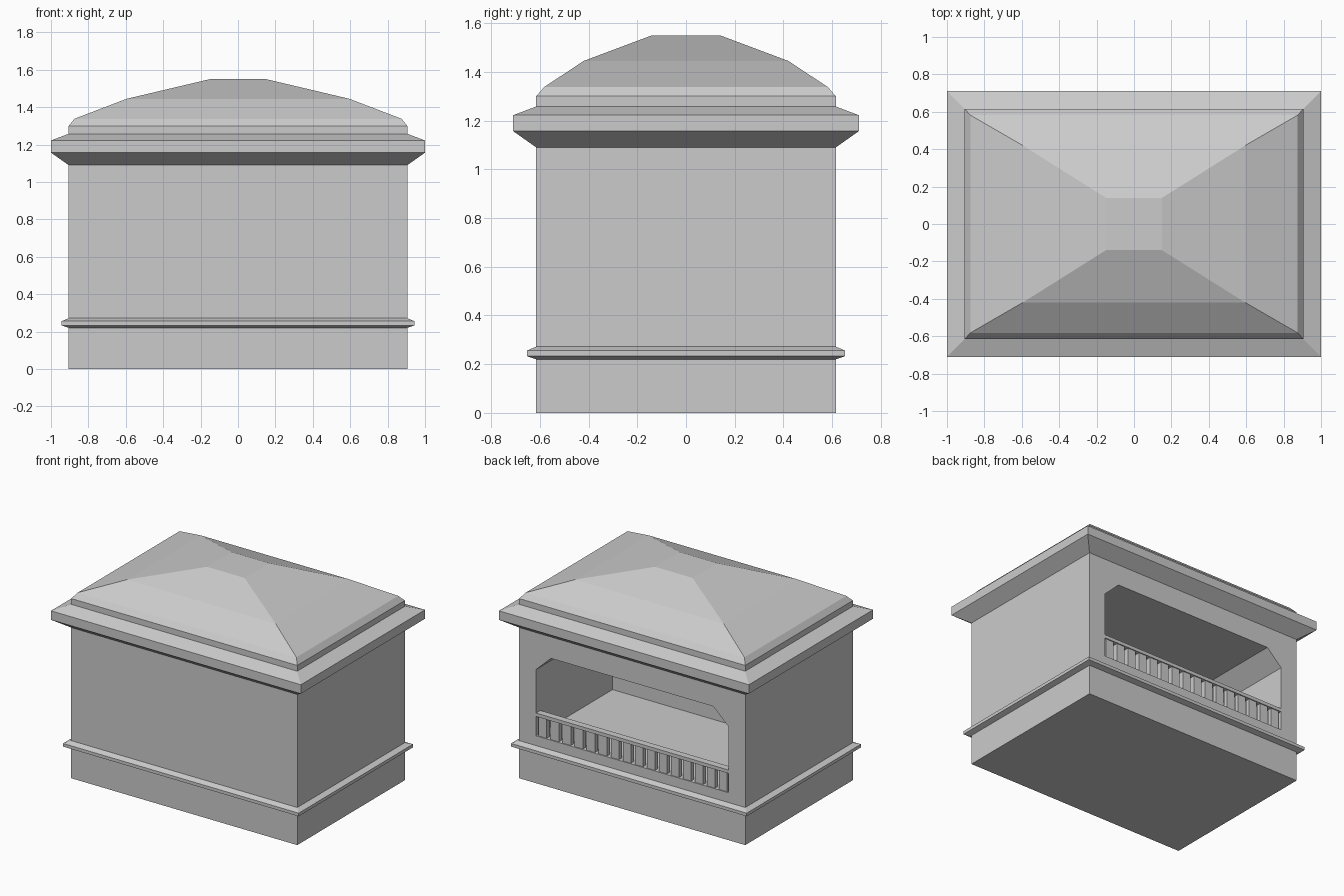
import bpy, bmesh

if "Cube" in bpy.data.objects:
    bpy.data.objects.remove(bpy.data.objects["Cube"])

HX, HY = 0.905, 0.615   # half size of the wall block


def make_object(name, bm):
    bmesh.ops.recalc_face_normals(bm, faces=bm.faces)
    mesh = bpy.data.meshes.new(name)
    bm.to_mesh(mesh)
    bm.free()
    obj = bpy.data.objects.new(name, mesh)
    bpy.context.collection.objects.link(obj)
    return obj


def loft(name, rings):
    """Stack of rectangles (half x, half y, z), closed at both ends."""
    bm = bmesh.new()
    loops = [[bm.verts.new((sx * x, sy * y, z))
              for sx, sy in ((-1, -1), (1, -1), (1, 1), (-1, 1))]
             for x, y, z in rings]
    for a, b in zip(loops, loops[1:]):
        for i in range(4):
            j = (i + 1) % 4
            bm.faces.new((a[i], a[j], b[j], b[i]))
    bm.faces.new(loops[0])
    bm.faces.new(loops[-1])
    return make_object(name, bm)


def add_box(bm, x, y, z, size):
    made = bmesh.ops.create_cube(bm, size=1)["verts"]
    bmesh.ops.scale(bm, vec=size, verts=made)
    bmesh.ops.translate(bm, vec=(x, y, z), verts=made)


# Walls with plinth moulding and cornice
steps = [(0, 0), (0, .22), (.038, .233), (.038, .256), (0, .272),
         (0, 1.09), (.095, 1.157), (.095, 1.222), (0, 1.258)]
walls = loft("walls", [(HX + o, HY + o, z) for o, z in steps])

# Stepped hipped roof
loft("roof", [(HX, HY, 1.257), (HX, HY, 1.30), (.875, .582, 1.338),
              (.595, .42, 1.445), (.15, .14, 1.55)])

# Niche in the back wall with clipped upper corners
bm = bmesh.new()
outline = [(-.77, .343), (.77, .343), (.77, .822), (.65, .935),
           (-.65, .935), (-.77, .822)]
face = bm.faces.new([bm.verts.new((x, .75, z)) for x, z in outline])
ext = bmesh.ops.extrude_face_region(bm, geom=[face])["geom"]
bmesh.ops.translate(bm, vec=(0, -1.01, 0),
                    verts=[v for v in ext if isinstance(v, bmesh.types.BMVert)])
if not face.is_valid or len(bm.faces) < 8:
    bm.faces.new([v for v in bm.verts if v.co.y > 0])
cutter = make_object("niche_cutter", bm)
cutter.hide_render = True
cut = walls.modifiers.new("niche", 'BOOLEAN')
cut.operation = 'DIFFERENCE'
cut.solver = 'EXACT'
cut.object = cutter
bpy.context.view_layer.objects.active = walls
bpy.ops.object.modifier_apply(modifier="niche")
bpy.data.objects.remove(cutter)

# Handrail across the niche
bm = bmesh.new()
add_box(bm, 0, .59, .495, (1.54, .05, .025))
make_object("handrail", bm)

# Row of balusters
bm = bmesh.new()
COUNT = 16
pitch = 1.54 / COUNT
for i in range(COUNT):
    add_box(bm, -.77 + pitch * (i + .5), .59, .413, (.065, .035, .14))
make_object("balusters", bm)
